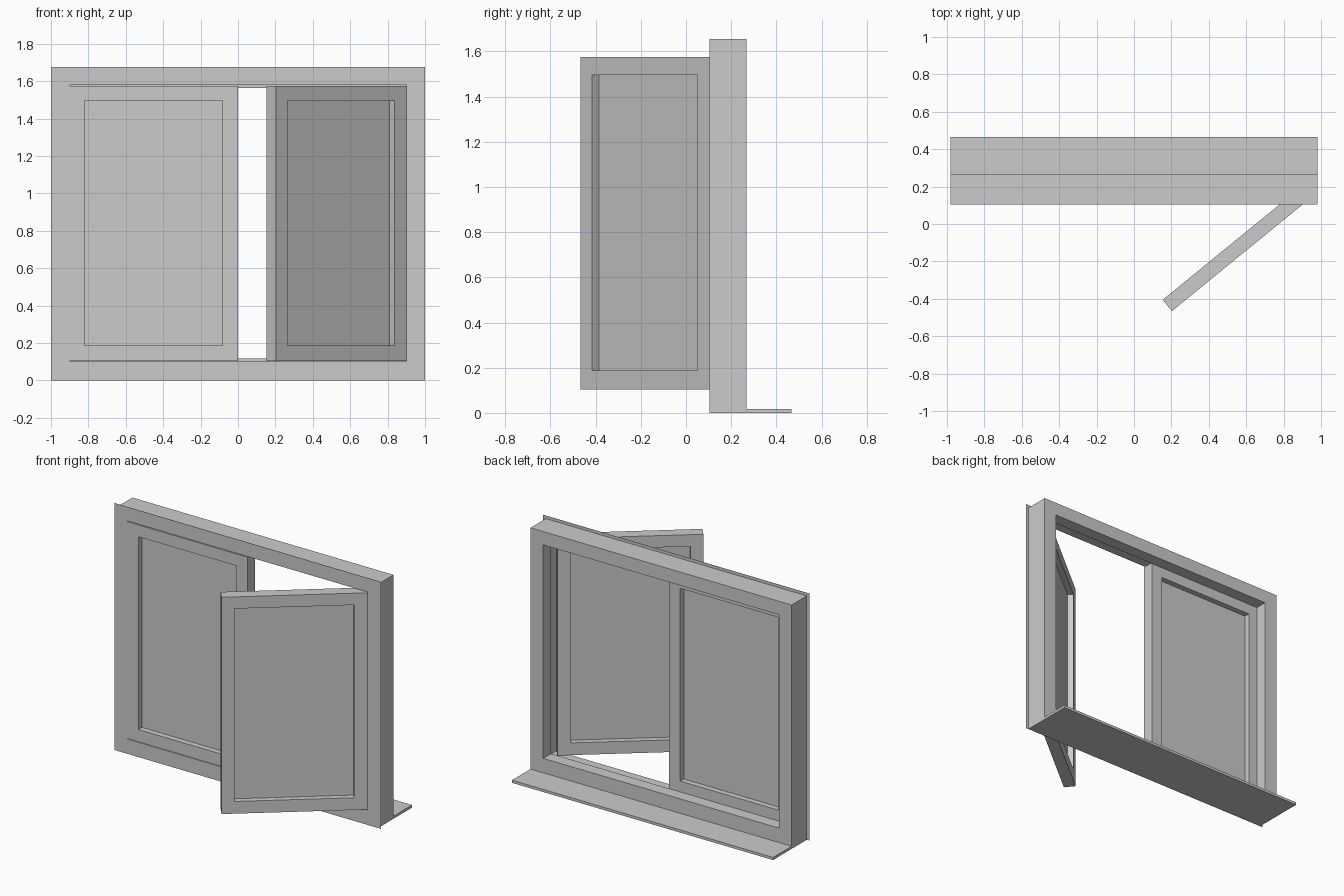
import bpy, bmesh
from math import radians

if "Cube" in bpy.data.objects:
    bpy.data.objects.remove(bpy.data.objects["Cube"])

FRONT = 0.105      # y of the window's front face
SASH_T = 0.078     # sash thickness


def finish(name, bm, loc=(0, 0, 0), rot=0.0):
    bmesh.ops.recalc_face_normals(bm, faces=bm.faces)
    mesh = bpy.data.meshes.new(name)
    bm.to_mesh(mesh)
    bm.free()
    ob = bpy.data.objects.new(name, mesh)
    ob.location = loc
    ob.rotation_euler.z = rot
    bpy.context.collection.objects.link(ob)
    return ob


def ring(name, loops, **kw):
    """Closed rectangular frame; each loop is (x0, x1, z0, z1, y)."""
    bm = bmesh.new()
    rects = [[bm.verts.new(p) for p in ((a, y, c), (b, y, c), (b, y, d), (a, y, d))]
             for a, b, c, d, y in loops]
    for i, r in enumerate(rects):
        s = rects[(i + 1) % len(rects)]
        for k in range(4):
            n = (k + 1) % 4
            bm.faces.new((r[k], r[n], s[n], s[k]))
    return finish(name, bm, **kw)


def box(name, x0, x1, y0, y1, z0, z1):
    bm = bmesh.new()
    bmesh.ops.create_cube(bm, size=1)
    for v in bm.verts:
        v.co = ((x0, x1)[v.co.x > 0], (y0, y1)[v.co.y > 0], (z0, z1)[v.co.z > 0])
    return finish(name, bm)


def sash(name, loc, rot):
    # Rail-and-stile frame, hinged on its right or placed by its right edge
    outer, inner = (-0.9, 0, 0.104, 1.575), (-0.82, -0.083, 0.187, 1.495)
    ring(name + "_frame", [outer + (0,), inner + (0,), inner + (SASH_T,), outer + (SASH_T,)],
         loc=loc, rot=rot)
    # Pane set halfway into the sash
    a, b, c, d = inner
    y = SASH_T / 2
    bm = bmesh.new()
    bm.faces.new([bm.verts.new(p) for p in ((a, y, c), (b, y, c), (b, y, d), (a, y, d))])
    finish(name + "_pane", bm, loc=loc, rot=rot)


# Outer frame with a rebate that the sashes close against
outer = (-0.98, 0.98, 0, 1.655)
rebate = (-0.9, 0.9, 0.1, 1.58)
lip = (-0.884, 0.884, 0.116, 1.564)
stop = FRONT + SASH_T + 0.002
ring("window_frame", [outer + (FRONT,), rebate + (FRONT,), rebate + (stop,),
                      lip + (stop,), lip + (0.268,), outer + (0.268,)])

# Thin cover flange around the front
flange = (-1, 1, 0, 1.675)
ring("front_flange", [flange + (FRONT - 0.002,), rebate + (FRONT - 0.002,),
                      rebate + (FRONT,), flange + (FRONT,)])

# Sill board behind
box("sill", -0.98, 0.98, 0.268, 0.466, 0, 0.018)

# Left sash closed, right sash swung open
sash("closed_sash", (0, FRONT - 0.002, 0), 0)
sash("open_sash", (0.9, FRONT - 0.002, 0), radians(39.2))
